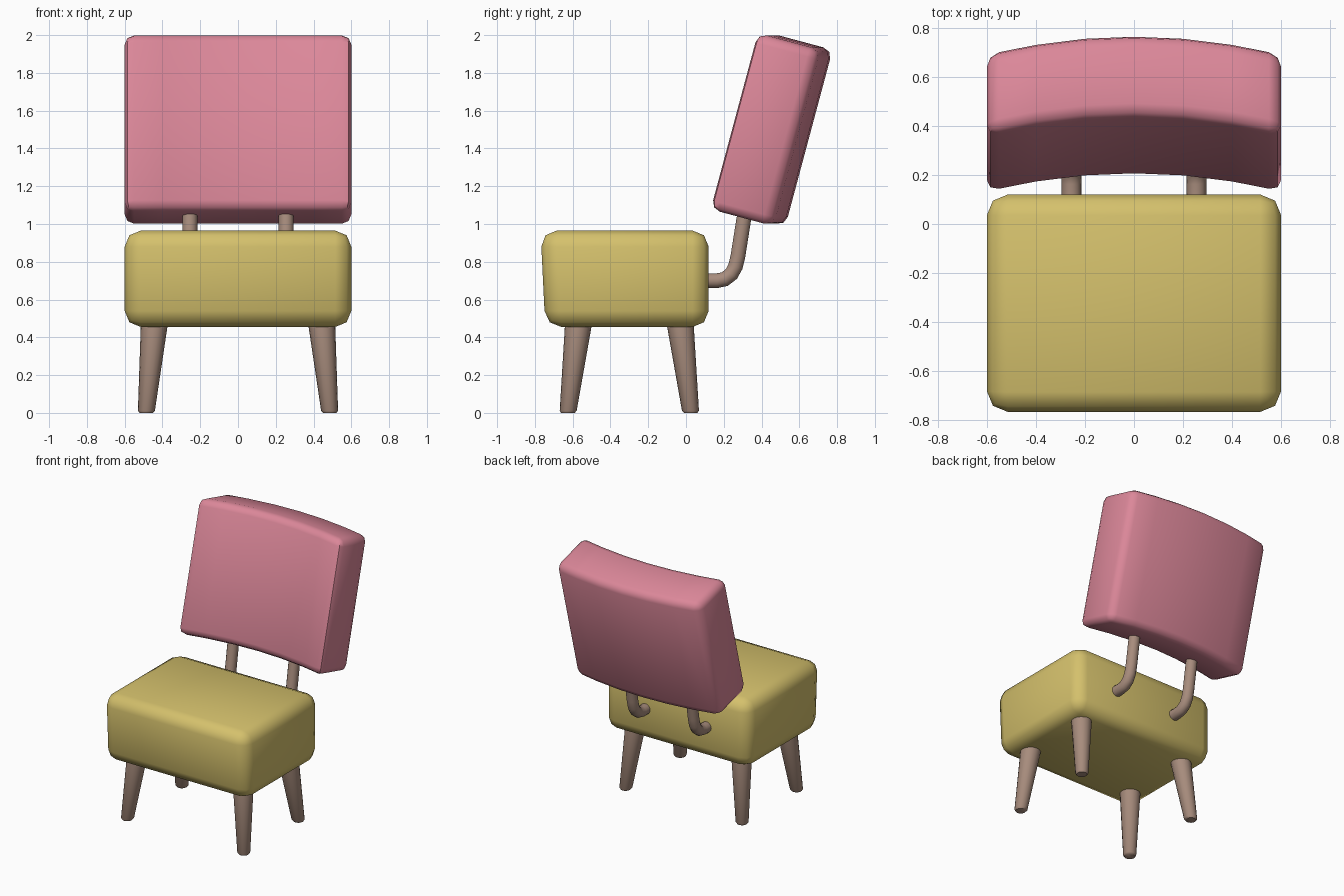
import bpy, bmesh, math
from mathutils import Matrix, Vector

if "Cube" in bpy.data.objects:
    bpy.data.objects.remove(bpy.data.objects["Cube"])


def material(name, rgb):
    m = bpy.data.materials.new(name)
    m.diffuse_color = (*rgb, 1)
    m.use_nodes = True
    m.node_tree.nodes["Principled BSDF"].inputs["Base Color"].default_value = m.diffuse_color
    return m


PINK = material("pink fabric", (0.71, 0.243, 0.319))
YELLOW = material("mustard fabric", (0.66, 0.53, 0.15))
WOOD = material("brown wood", (0.39, 0.264, 0.205))


def finish(name, bm, mat, angle=50):
    bmesh.ops.recalc_face_normals(bm, faces=bm.faces)
    me = bpy.data.meshes.new(name)
    bm.to_mesh(me)
    bm.free()
    me.materials.append(mat)
    ob = bpy.data.objects.new(name, me)
    bpy.context.collection.objects.link(ob)
    bpy.ops.object.select_all(action='DESELECT')
    ob.select_set(True)
    bpy.context.view_layer.objects.active = ob
    bpy.ops.object.shade_smooth_by_angle(angle=math.radians(angle))
    return ob


def box(size):
    bm = bmesh.new()
    bmesh.ops.create_cube(bm, size=1)
    bmesh.ops.scale(bm, vec=size, verts=bm.verts)
    return bm


def round_edges(bm, r, segments):
    bmesh.ops.bevel(bm, geom=bm.edges[:], offset=r, segments=segments,
                    profile=0.5, affect='EDGES')


def tube(name, path, radii, sides, mat, horizontal=False):
    """Sweep a circle along a path lying roughly in a plane."""
    bm = bmesh.new()
    pts = [Vector(p) for p in path]
    rings = []
    for i, p in enumerate(pts):
        t = (pts[min(i + 1, len(pts) - 1)] - pts[max(i - 1, 0)]).normalized()
        if horizontal:                       # rings stay level (legs)
            t = Vector((0, 0, 1))
        a = Vector((1, 0, 0))
        b = t.cross(a).normalized()
        rings.append([bm.verts.new(p + radii[i] * (
            a * math.cos(2 * math.pi * k / sides) +
            b * math.sin(2 * math.pi * k / sides))) for k in range(sides)])
    for r0, r1 in zip(rings, rings[1:]):
        for k in range(sides):
            j = (k + 1) % sides
            bm.faces.new((r0[k], r0[j], r1[j], r1[k]))
    bm.faces.new(rings[0])
    bm.faces.new(rings[-1])
    return finish(name, bm, mat)


# Seat cushion, front face leaning slightly forward at the top
bm = box((1.2, 0.89, 0.51))
for v in bm.verts:
    if v.co.y < 0 and v.co.z < 0:
        v.co.y += 0.025
round_edges(bm, 0.085, 2)
bmesh.ops.translate(bm, vec=(0, -0.325, 0.71), verts=bm.verts)
finish("seat", bm, YELLOW)

# Backrest: rounded slab, tilted back and curved across its width
bm = box((1.2, 0.344, 0.966))
round_edges(bm, 0.05, 2)
for x in (-0.4, -0.2, 0, 0.2, 0.4):
    bmesh.ops.bisect_plane(bm, geom=bm.verts[:] + bm.edges[:] + bm.faces[:],
                           plane_co=(x, 0, 0), plane_no=(1, 0, 0))
bmesh.ops.rotate(bm, cent=(0, 0, 0), matrix=Matrix.Rotation(math.radians(-15), 3, 'X'),
                 verts=bm.verts)
for v in bm.verts:
    v.co.y += 0.41 + 0.075 * (1 - (v.co.x / 0.6) ** 2)
    v.co.z += 1.5
finish("backrest", bm, PINK)

# Tapered splayed legs and bent backrest rods, one of each per side
for s, side in ((-1, "left"), (1, "right")):
    for name, y0, y1 in (("front", -0.625, -0.568), ("back", 0.025, -0.032)):
        bottom, top = Vector((s * 0.486, y0, 0)), Vector((s * 0.442, y1, 0.48))
        path = [bottom, bottom.lerp(top, 0.025), top]
        tube(f"{name}_leg_{side}", path, (0.036, 0.045, 0.072), 16, WOOD, True)
    x = s * 0.255
    profile = ((0.08, 0.70), (0.165, 0.70), (0.205, 0.708), (0.24, 0.735),
               (0.262, 0.775), (0.275, 0.83), (0.305, 1.02), (0.32, 1.1))
    tube(f"backrest_rod_{side}", [(x, y, z) for y, z in profile],
         [0.04] * len(profile), 14, WOOD)
